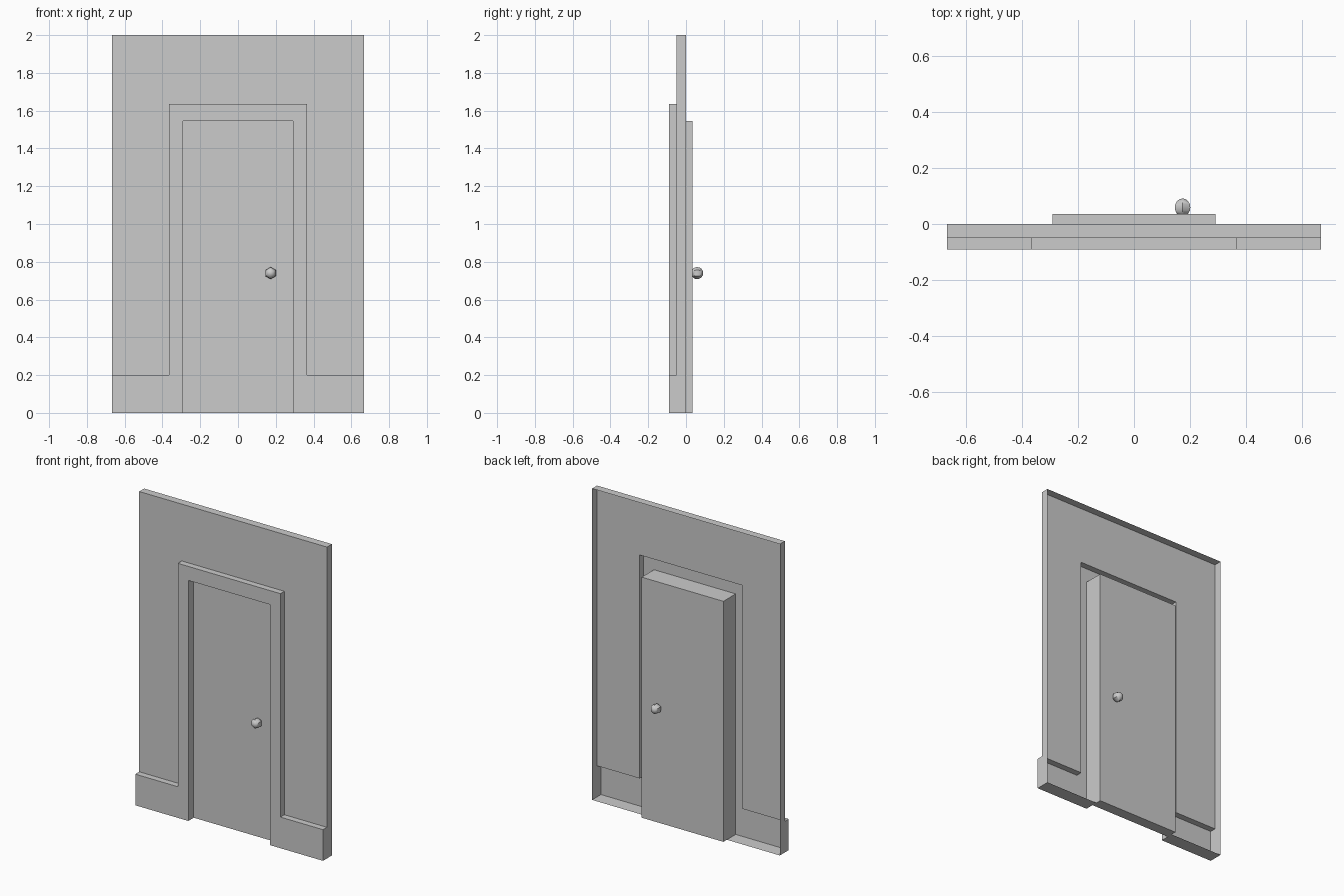
import bpy, bmesh
from math import radians

if "Cube" in bpy.data.objects:
    bpy.data.objects.remove(bpy.data.objects["Cube"])

OPEN, WALL, TRIM, DOOR = None, -0.05, -0.09, 0.035


def finish(name, bm):
    mesh = bpy.data.meshes.new(name)
    bm.to_mesh(mesh)
    bm.free()
    ob = bpy.data.objects.new(name, mesh)
    bpy.context.collection.objects.link(ob)
    return ob


# Hollow wall with skirting and door surround: a stepped relief, open at the back
xs = [-0.667, -0.365, -0.29, 0.29, 0.365, 0.667]
zs = [0, 0.20, 1.545, 1.635, 2.0]
relief = [
    [TRIM, TRIM, OPEN, TRIM, TRIM],
    [WALL, TRIM, OPEN, TRIM, WALL],
    [WALL, TRIM, TRIM, TRIM, WALL],
    [WALL, WALL, WALL, WALL, WALL],
]


def depth(i, j):
    if not (0 <= i < 5 and 0 <= j < 4):
        return 0.0                                  # rim returns to the back plane
    d = relief[j][i]
    return -DOOR if d is OPEN else d                # jambs stop at the door


bm = bmesh.new()


def quad(*pts):
    return bm.faces.new([bm.verts.new(p) for p in pts])


for j in range(4):
    for i in range(5):
        if relief[j][i] is OPEN:
            continue
        d, x0, x1, z0, z1 = depth(i, j), xs[i], xs[i + 1], zs[j], zs[j + 1]
        quad((x0, d, z0), (x1, d, z0), (x1, d, z1), (x0, d, z1))
        # step faces towards each deeper neighbour, facing outwards
        for di, dj, a, b in ((-1, 0, (x0, z1), (x0, z0)), (1, 0, (x1, z0), (x1, z1)),
                             (0, -1, (x0, z0), (x1, z0)), (0, 1, (x1, z1), (x0, z1))):
            e = depth(i + di, j + dj)
            if e > d:
                quad((a[0], d, a[1]), (a[0], e, a[1]), (b[0], e, b[1]), (b[0], d, b[1]))
bmesh.ops.remove_doubles(bm, verts=bm.verts, dist=1e-5)
bmesh.ops.dissolve_limit(bm, angle_limit=radians(1), verts=bm.verts, edges=bm.edges)
finish("wall_with_door_surround", bm)

# Door slab
bm = bmesh.new()
bmesh.ops.create_cube(bm, size=1)
bmesh.ops.scale(bm, verts=bm.verts, vec=(0.58, 2 * DOOR, 1.545))
bmesh.ops.translate(bm, verts=bm.verts, vec=(0, 0, 1.545 / 2))
finish("door", bm)

# Six-sided knobs on both faces of the door
for name, side in (("knob_front", -1), ("knob_back", 1)):
    bpy.ops.mesh.primitive_uv_sphere_add(segments=6, ring_count=8, radius=0.032,
                                         location=(0.173, side * 0.059, 0.74),
                                         rotation=(radians(90), 0, 0))
    bpy.context.object.name = name
    bpy.ops.object.transform_apply(location=False)
    bpy.ops.object.shade_smooth_by_angle(angle=radians(40))
